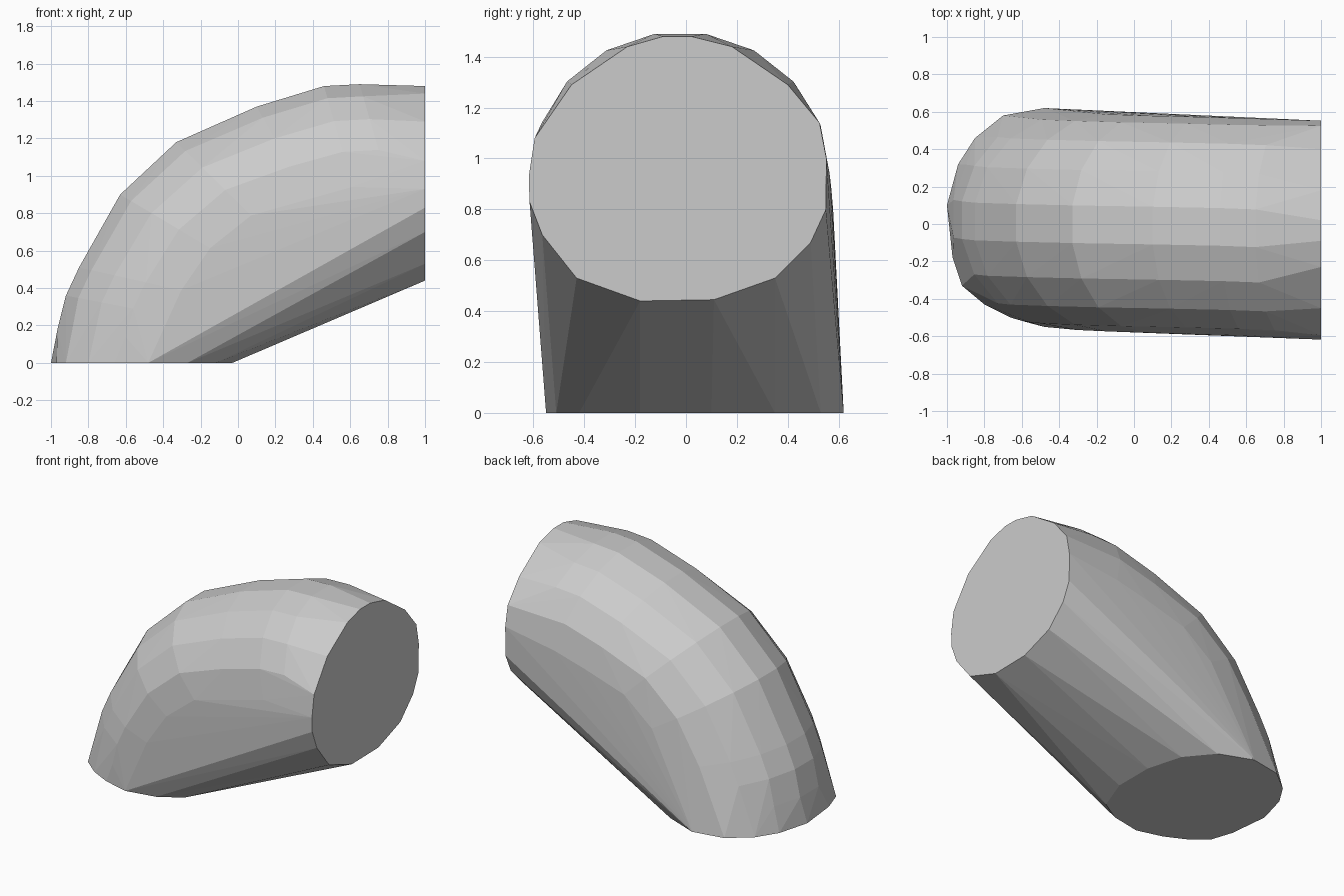
import bpy, bmesh
from math import sin, cos, pi
from mathutils import Vector

if "Cube" in bpy.data.objects:
    bpy.data.objects.remove(bpy.data.objects["Cube"])

# Outline of the flat disc at the right end (y, z)
END = [(-.18, .44), (.11, .445), (.35, .53), (.49, .67), (.55, .8), (.552, 1.0),
       (.525, 1.14), (.4, 1.29), (.18, 1.44), (.02, 1.48), (-.09, 1.48), (-.23, 1.44),
       (-.45, 1.29), (-.595, 1.08), (-.618, .93), (-.615, .83), (-.565, .7), (-.43, .53)]

# Outline of the flat disc on the ground (x, y)
BASE = [(-1, .1), (-.97, -.18), (-.92, -.33), (-.8, -.43), (-.66, -.5), (-.48, -.55),
        (-.27, -.51), (-.12, -.42), (-.03, -.18), (-.03, .1), (-.1, .35), (-.25, .53),
        (-.48, .62), (-.7, .58), (-.85, .46), (-.94, .32)]

# Outer spine of the bend (x, z)
SPINE = [(-.965, .18), (-.92, .36), (-.85, .51), (-.63, .9),
         (-.33, 1.18), (.1, 1.37), (.46, 1.48), (.65, 1.49)]
TUBE_DEPTH, TUBE_HALF_WIDTH = .56, .58

points = [Vector((1, y, z)) for y, z in END] + [Vector((x, y, 0)) for x, y in BASE]

# Half rings of the tube, hung just inside the spine
start, stop = Vector((-.5, .035, 0)), Vector((1, -.03, .96))
for i, (x, z) in enumerate(SPINE):
    inner = start.lerp(stop, (i + 1) / (len(SPINE) + 1))
    outer = Vector((x, inner.y, z))
    reach = outer - inner
    reach *= min(1, TUBE_DEPTH / reach.length)
    for k in range(1, 9):
        a = pi * k / 9
        # sin/sin(80) keeps the flat crown facet on the spine
        points.append(outer + reach * (sin(a) / sin(pi * 4 / 9) - 1)
                      + Vector((0, TUBE_HALF_WIDTH * cos(a), 0)))
    points += [outer - reach + Vector((0, s * TUBE_HALF_WIDTH, 0)) for s in (-1, 1)]

# Faceted elbow body wrapped around the rings
bm = bmesh.new()
for p in points:
    bm.verts.new(p)
bmesh.ops.convex_hull(bm, input=bm.verts[:])
bmesh.ops.delete(bm, geom=[v for v in bm.verts if not v.link_faces], context='VERTS')
bmesh.ops.dissolve_limit(bm, angle_limit=.01, verts=bm.verts[:], edges=bm.edges[:])
bmesh.ops.recalc_face_normals(bm, faces=bm.faces[:])
mesh = bpy.data.meshes.new("elbow_body")
bm.to_mesh(mesh)
bm.free()
body = bpy.data.objects.new("elbow_body", mesh)
bpy.context.collection.objects.link(body)
